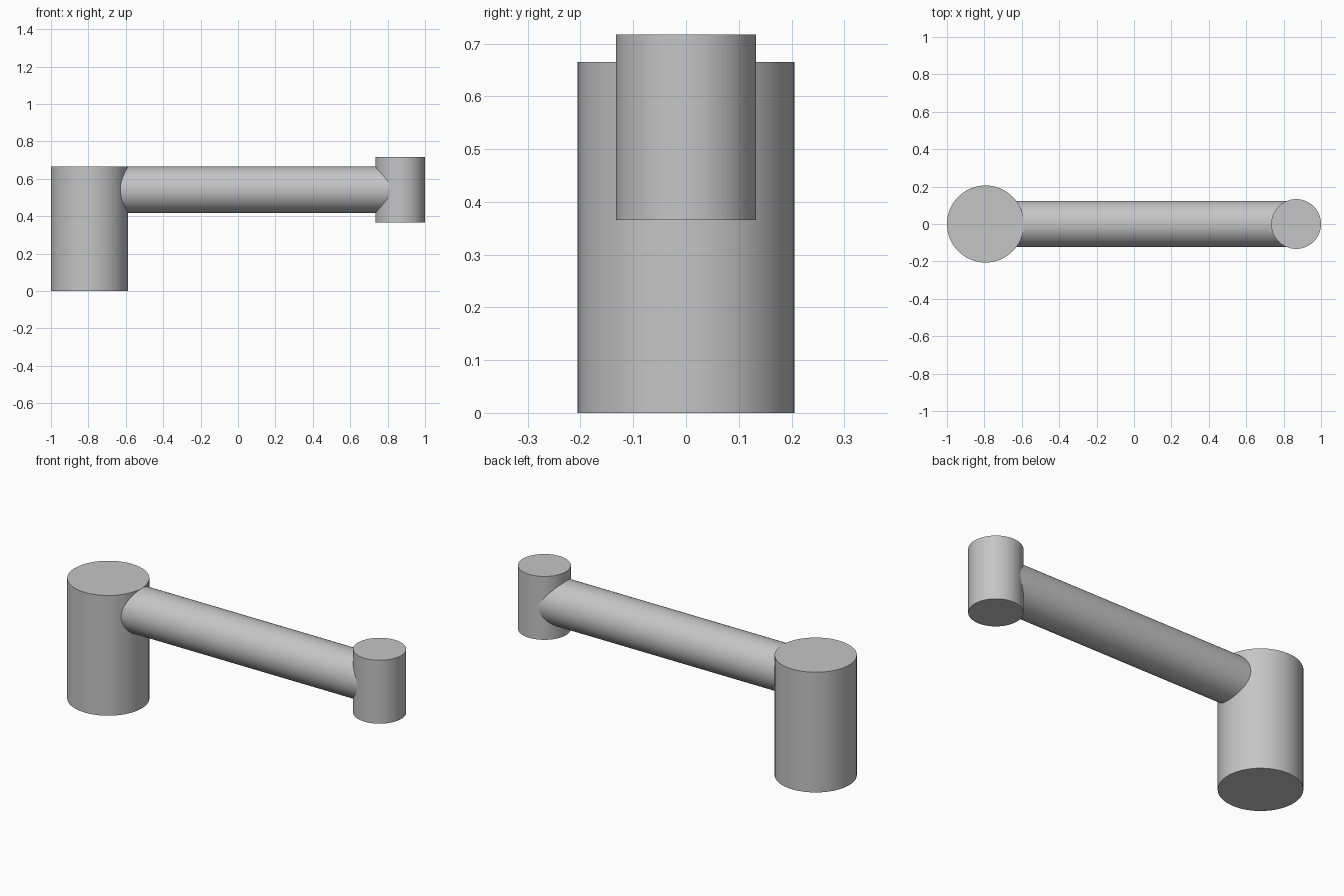
import bpy
import math

cube = bpy.data.objects.get("Cube")
if cube:
    bpy.data.objects.remove(cube, do_unlink=True)

# Single plain grey finish
GREY = (0.56, 0.56, 0.56, 1.0)
grey = bpy.data.materials.new("light grey")
grey.use_nodes = True
grey.diffuse_color = GREY
grey.node_tree.nodes["Principled BSDF"].inputs["Base Color"].default_value = GREY


def cylinder(name, radius, length, centre, tilt=0.0):
    """Smooth capped cylinder, upright unless tilted about y."""
    bpy.ops.mesh.primitive_cylinder_add(
        vertices=96, radius=radius, depth=length,
        location=centre, rotation=(0, tilt, 0))
    part = bpy.context.object
    part.name = name
    part.data.materials.append(grey)
    bpy.ops.object.shade_smooth_by_angle(angle=math.radians(30))
    return part


POST_X, POST_R, POST_H = -0.794, 0.206, 0.665
END_X, END_R, END_H = 0.867, 0.133, 0.351
BAR_R, BAR_Z = 0.1235, 0.5415

# Tall post standing on the ground
cylinder("post", POST_R, POST_H, (POST_X, 0, POST_H / 2))

# Short upright sleeve at the far end
cylinder("end_sleeve", END_R, END_H, (END_X, 0, BAR_Z))

# Horizontal arm running between the two axes, its top just under the post top
cylinder("arm", BAR_R, END_X - POST_X,
         ((POST_X + END_X) / 2, 0, BAR_Z - 0.0005), math.pi / 2)
